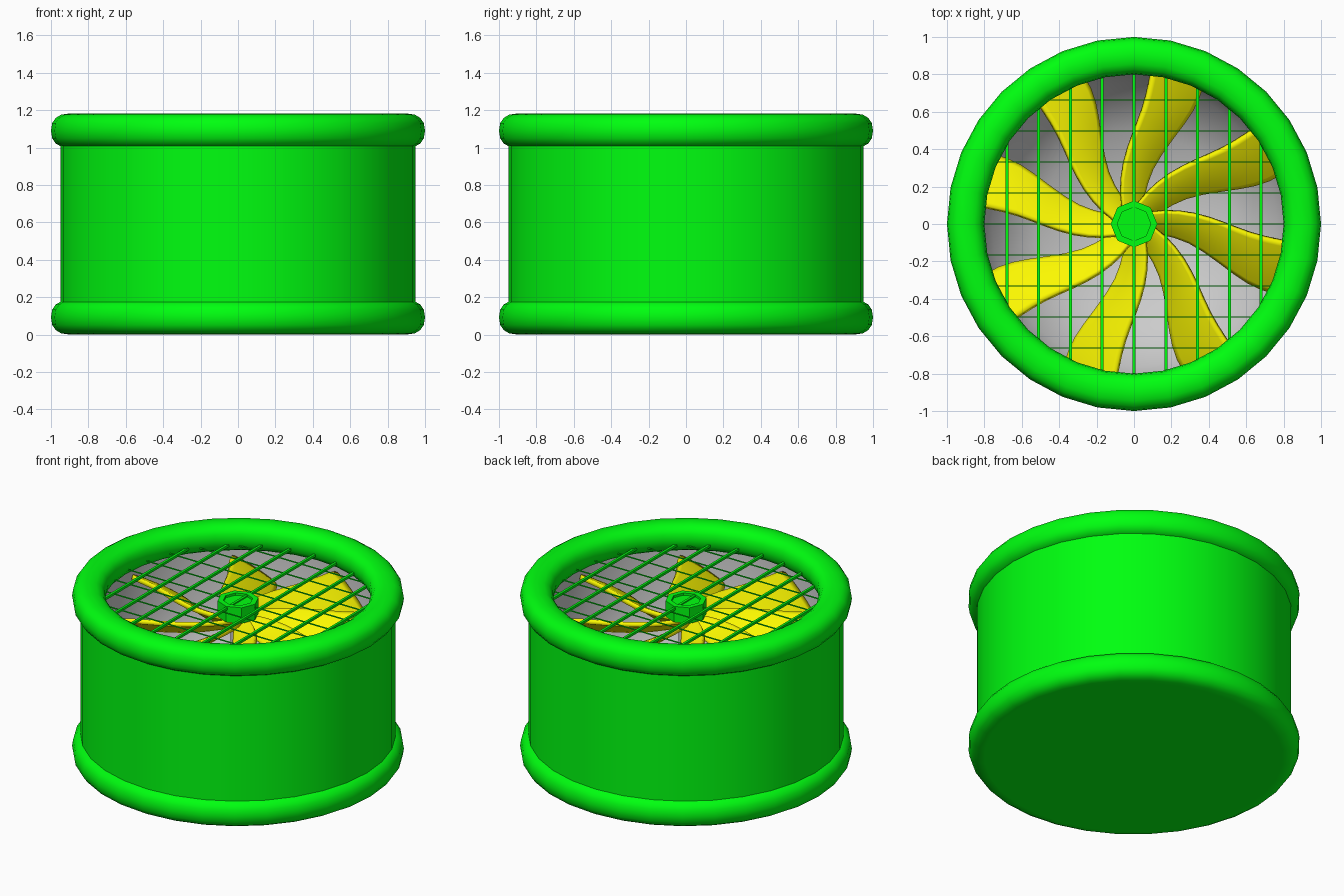
import bpy, bmesh, math
from mathutils import Vector

if "Cube" in bpy.data.objects:
    bpy.data.objects.remove(bpy.data.objects["Cube"])


def material(name, rgb):
    m = bpy.data.materials.new(name)
    m.diffuse_color = (*rgb, 1)
    m.use_nodes = True
    m.node_tree.nodes["Principled BSDF"].inputs["Base Color"].default_value = m.diffuse_color
    return m


green = material("green", (0.0, 1.0, 0.005))
yellow = material("yellow", (0.97, 0.94, 0.0))


def finish(name, bm, mat=None, smooth=None):
    bmesh.ops.remove_doubles(bm, verts=bm.verts, dist=1e-5)
    me = bpy.data.meshes.new(name)
    bm.to_mesh(me)
    bm.free()
    ob = bpy.data.objects.new(name, me)
    bpy.context.collection.objects.link(ob)
    if mat:
        me.materials.append(mat)
    if smooth:
        bpy.ops.object.select_all(action='DESELECT')
        ob.select_set(True)
        bpy.context.view_layer.objects.active = ob
        bpy.ops.object.shade_smooth_by_angle(angle=math.radians(smooth))
    return ob


def lathe(name, profile, sides, mat=None, smooth=None, closed=False, flip=False):
    """Revolve (radius, z) points about z; a profile running upward faces outward."""
    bm = bmesh.new()
    rings = [[bm.verts.new((r * math.cos(math.tau * i / sides),
                            r * math.sin(math.tau * i / sides), z)) for i in range(sides)]
             for r, z in profile]
    pairs = list(zip(rings, rings[1:])) + ([(rings[-1], rings[0])] if closed else [])
    for a, b in pairs:
        for i in range(sides):
            j = (i + 1) % sides
            bm.faces.new((a[i], a[j], b[j], b[i]))
    bmesh.ops.dissolve_degenerate(bm, dist=1e-5, edges=bm.edges)
    return finish(name, bm, mat, smooth)


# Drum wall, flat bottom and grey bowl lining
lathe("drum_wall", [(0.95, 0.05), (0.95, 1.06)], 32, green, 40)
lathe("drum_bottom", [(0, 0), (0.9, 0)], 32, green)
lathe("inner_lining", [(0.885, 1.06), (0.88, 0.65), (0.76, 0.33), (0.5, 0.12), (0, 0.04)],
      32, None, 60)


# Rounded rims at top and bottom, slightly squarish in section
def rim(name, z, half_height):
    def soft(v):
        return math.copysign(abs(v) ** 0.85, v)
    section = [(0.9 + 0.1 * soft(math.cos(math.tau * k / 16)),
                z + half_height * soft(math.sin(math.tau * k / 16))) for k in range(16)]
    lathe(name, section, 32, green, 60, closed=True)


rim("bottom_rim", 0.092, 0.092)
rim("top_rim", 1.09, 0.092)

# Octagonal centre cap with shallow recess, and the shaft below it
lathe("centre_cap", [(0, 0.97), (0.125, 0.97), (0.125, 1.075), (0.09, 1.075),
                     (0.09, 1.06), (0, 1.06)], 8, green)
lathe("shaft", [(0, 0.05), (0.045, 0.05), (0.045, 0.99), (0, 0.99)], 16, None, 40)


# Guard grille: thicker bars along y, thinner bars along x
def bars(name, along_y, width, height, z):
    bm = bmesh.new()
    for k in range(-4, 5):
        d = k * (0.17 if along_y else 0.166)
        h = math.sqrt(0.84 ** 2 - d * d)
        size = Vector((width, 2 * h, height) if along_y else (2 * h, width, height))
        pos = Vector((d, 0, z) if along_y else (0, d, z))
        for v in bmesh.ops.create_cube(bm, size=1)['verts']:
            v.co = Vector([c * s for c, s in zip(v.co, size)]) + pos
    finish(name, bm, green)


bars("grille_bars_long", True, 0.016, 0.016, 1.06)
bars("grille_bars_cross", False, 0.005, 0.007, 1.055)

# Eight swept blades: rows of (high edge x, y), (low edge x, y), low edge z
HIGH = 0.97
rows = [((-0.045, 0.02), (0.035, 0.02), 0.90),
        ((-0.07, 0.16), (0.055, 0.14), 0.88),
        ((-0.055, 0.32), (0.09, 0.29), 0.86),
        ((0.0, 0.48), (0.205, 0.45), 0.83),
        ((0.06, 0.62), (0.33, 0.61), 0.80),
        ((0.095, 0.78), (0.375, 0.74), 0.79),
        ((0.11, 0.87), (0.375, 0.80), 0.79)]
bm = bmesh.new()
COLS = 6
for n in range(8):
    a = n * math.tau / 8
    grid = []
    for (x0, y0), (x1, y1), low in rows:
        line = []
        for c in range(COLS + 1):
            t = c / COLS
            x, y = x0 + (x1 - x0) * t, y0 + (y1 - y0) * t
            z = HIGH + (low - HIGH) * t + 0.05 * t * (1 - t)
            line.append(bm.verts.new((x * math.cos(a) - y * math.sin(a),
                                      x * math.sin(a) + y * math.cos(a), z)))
        grid.append(line)
    for p, q in zip(grid, grid[1:]):
        for c in range(COLS):
            bm.faces.new((p[c], p[c + 1], q[c + 1], q[c]))
bmesh.ops.recalc_face_normals(bm, faces=bm.faces)
for f in bm.faces:
    if f.normal.z < 0:
        f.normal_flip()
blades = finish("fan_blades", bm, yellow, 40)
mod = blades.modifiers.new("subdivide", 'SUBSURF')
mod.levels = mod.render_levels = 1
mod = blades.modifiers.new("thickness", 'SOLIDIFY')
mod.thickness = 0.03
